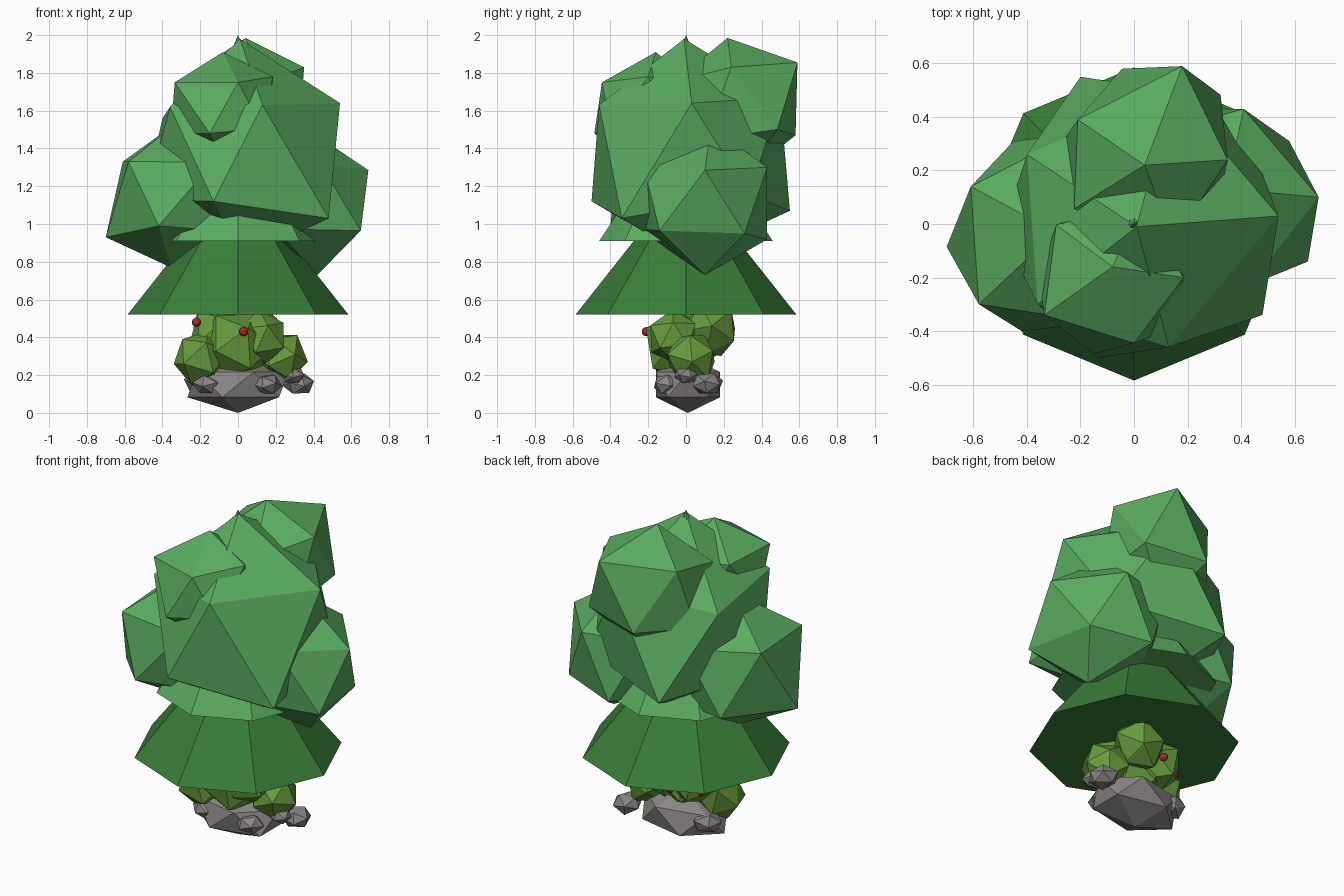
import bpy, bmesh, random
from mathutils import Vector, Matrix, Euler

random.seed(4)
old = bpy.data.objects.get("Cube")
if old:
    bpy.data.objects.remove(old, do_unlink=True)


def material(name, r, g, b):
    mat = bpy.data.materials.new(name)
    mat.use_nodes = True
    mat.diffuse_color = (r, g, b, 1)
    mat.node_tree.nodes["Principled BSDF"].inputs["Base Color"].default_value = (r, g, b, 1)
    return mat


LEAF = material("leaf green", .1, .41, .115)
SKIRT = material("dark needle green", .04, .21, .04)
BUSH = material("bush green", .13, .33, .045)
STONE = material("stone grey", .25, .235, .23)
BERRY = material("berry red", .42, .025, .025)


def finish(bm, name, mat):
    bmesh.ops.recalc_face_normals(bm, faces=bm.faces)
    mesh = bpy.data.meshes.new(name)
    bm.to_mesh(mesh)
    bm.free()
    mesh.materials.append(mat)
    obj = bpy.data.objects.new(name, mesh)
    bpy.context.collection.objects.link(obj)
    return obj


def frame(a, b):
    """Right-handed axes from one direction and a second beside it."""
    x = a.normalized()
    z = a.cross(b).normalized()
    return Matrix((x, z.cross(x), z)).transposed()


def clump(name, mat, centre, radius, corners):
    """Faceted leaf ball turned to, and then pulled onto, a few corners.
    The first two corners are neighbours."""
    bm = bmesh.new()
    bmesh.ops.create_icosphere(bm, subdivisions=1, radius=radius)
    bm.verts.ensure_lookup_table()
    centre = Vector(centre)
    corners = [Vector(p) for p in corners]
    first = bm.verts[0]
    beside = first.link_edges[0].other_vert(first)
    turn = (frame(corners[0] - centre, corners[1] - centre)
            @ frame(first.co, beside.co).transposed())
    bmesh.ops.transform(bm, matrix=Matrix.Translation(centre) @ turn.to_4x4(), verts=bm.verts)
    free = list(bm.verts)
    for p in corners:
        near = min(free, key=lambda v: (v.co - p).length)
        near.co = p
        free.remove(near)
    return finish(bm, name, mat)


def pebble(name, mat, centre, size, spin=True, rough=0.0, detail=1):
    """Small faceted ball with its own size on each axis."""
    bm = bmesh.new()
    bmesh.ops.create_icosphere(bm, subdivisions=detail, radius=1)
    if spin:
        turn = Euler([random.uniform(0, 6) for _ in range(3)]).to_matrix()
        bmesh.ops.rotate(bm, matrix=turn, verts=bm.verts)
    for v in bm.verts:
        v.co *= 1 + random.uniform(-rough, rough)
        v.co = Vector(c + s * k for c, s, k in zip(centre, size, v.co))
    return finish(bm, name, mat)


def cone(name, mat, radius, base, tip):
    bm = bmesh.new()
    bmesh.ops.create_cone(bm, cap_ends=True, segments=8, radius1=radius, radius2=0,
                          depth=tip - base,
                          matrix=Matrix.Translation((0, 0, (tip + base) / 2)))
    return finish(bm, name, mat)


# Tree tiers
cone("lower_tier", SKIRT, .585, .52, 1.26)
cone("middle_tier", LEAF, .46, .91, 1.6)
cone("top_tier", LEAF, .3, 1.3, 2)

# Leaf clumps around the tiers
clump("main_clump", LEAF, (.02, 0, 1.4), .58, [
    (.01, -.01, 1.98), (.54, .03, 1.64), (.13, -.46, 1.63), (-.13, -.5, 1.12),
    (.48, -.34, 1.03), (-.2, .55, 1.07), (-.4, .26, 1.56), (-.36, -.3, 1.62)])
clump("right_clump", LEAF, (-.29, -.03, 1.14), .42, [
    (-.7, -.085, .93), (-.58, -.3, 1.33), (-.61, .14, 1.33),
    (-.42, -.4, .99), (-.355, -.02, .77)])
clump("left_clump", LEAF, (.33, .1, 1.12), .4, [
    (.69, .1, 1.285), (.65, -.14, .965), (.58, .31, .95),
    (.41, .43, 1.3), (.42, .1, .73)])
clump("back_clump", LEAF, (.05, .27, 1.63), .37, [
    (.04, .22, 1.985), (.35, .24, 1.83), (.18, .59, 1.855),
    (-.21, .39, 1.82), (-.045, .58, 1.47)])
clump("front_clump", LEAF, (-.08, -.2, 1.62), .31, [
    (-.08, -.16, 1.91), (-.335, -.34, 1.75), (.185, -.2, 1.78),
    (0, -.445, 1.75), (-.15, -.485, 1.48)])

# Bush under the tree
for i, (x, y, z, r) in enumerate([
        (0, -.03, .35, .2), (-.2, -.04, .29, .15), (.23, .03, .29, .14),
        (.07, .13, .44, .16), (-.1, .05, .4, .17), (.13, -.06, .4, .14)]):
    pebble(f"bush_clump_{i}", BUSH, (x, y, z), (r, r, r), rough=.08)

# Stones at the foot
pebble("base_stone", STONE, (0, .01, .15), (.3, .2, .15), spin=False, rough=.0)
for i, (x, y, z, r) in enumerate([
        (.32, .11, .155, .09), (.29, 0, .2, .07), (-.2, .08, .17, .09),
        (.15, -.1, .15, .08), (-.16, -.08, .15, .08)]):
    pebble(f"small_stone_{i}", STONE, (x, y, z), (r, r, r * .7), rough=.08)

# Berries
for i, spot in enumerate([(-.22, -.12, .48), (.03, -.21, .43),
                          (-.19, .12, .36), (-.04, .21, .375)]):
    pebble(f"berry_{i}", BERRY, spot, (.025, .025, .025), detail=2)
